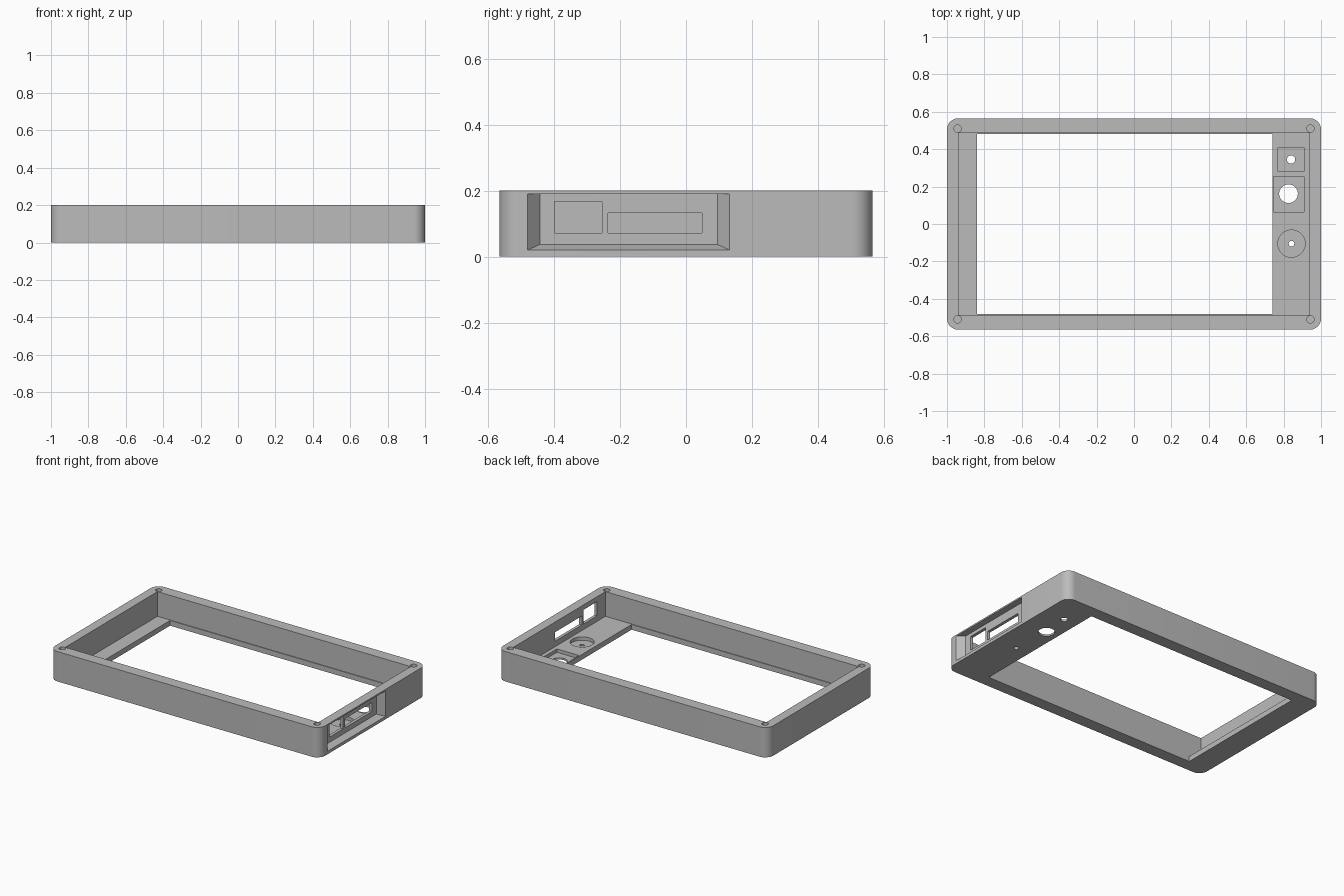
import bpy, bmesh, math

default = bpy.data.objects.get("Cube")
if default:
    bpy.data.objects.remove(default, do_unlink=True)

HEIGHT, FLOOR, POCKET = 0.2, 0.035, 0.012

grey = bpy.data.materials.new("plain grey")
grey.use_nodes = True
colour = (0.5, 0.5, 0.5, 1)
grey.diffuse_color = colour
grey.node_tree.nodes["Principled BSDF"].inputs["Base Color"].default_value = colour


def loft(name, rings):
    """Solid skinned between matching closed rings of points."""
    bm = bmesh.new()
    loops = [[bm.verts.new(p) for p in ring] for ring in rings]
    n = len(loops[0])
    for a, b in zip(loops, loops[1:]):
        for i in range(n):
            j = (i + 1) % n
            bm.faces.new((a[i], a[j], b[j], b[i]))
    bm.faces.new(loops[0])
    bm.faces.new(loops[-1])
    bmesh.ops.recalc_face_normals(bm, faces=bm.faces)
    mesh = bpy.data.meshes.new(name)
    bm.to_mesh(mesh)
    bm.free()
    mesh.materials.append(grey)
    obj = bpy.data.objects.new(name, mesh)
    bpy.context.scene.collection.objects.link(obj)
    return obj


def prism(name, outline, z0, z1):
    return loft(name, [[(x, y, z) for x, y in outline] for z in (z0, z1)])


def rect(x0, x1, y0, y1):
    return [(x0, y0), (x1, y0), (x1, y1), (x0, y1)]


def circle(x, y, r, n=32):
    return [(x + r * math.cos(math.tau * i / n), y + r * math.sin(math.tau * i / n)) for i in range(n)]


def rounded(hx, hy, r, steps=10):
    pts = []
    for k, (sx, sy) in enumerate([(1, 1), (-1, 1), (-1, -1), (1, -1)]):
        for i in range(steps + 1):
            a = math.pi / 2 * (k + i / steps)
            pts.append((sx * (hx - r) + r * math.cos(a), sy * (hy - r) + r * math.sin(a)))
    return pts


def side_ring(x, y0, y1, z0, z1):
    return [(x, y0, z0), (x, y1, z0), (x, y1, z1), (x, y0, z1)]


# Outer shell with rounded corners
body = prism("case_frame", rounded(1, 0.565, 0.06), 0, HEIGHT)

# Open cavity and display window
cutters = [
    prism("cavity_cutter", rect(-0.937, 0.937, -0.487, 0.487), FLOOR, 0.3),
    prism("window_cutter", rect(-0.84, 0.74, -0.482, 0.482), -0.1, 0.1),
]

# Pockets in the floor, each with a through hole
pockets = [
    (rect(0.77, 0.91, 0.28, 0.41), circle(0.84, 0.345, 0.022)),
    (rect(0.747, 0.91, 0.065, 0.255), circle(0.826, 0.162, 0.05)),
    (circle(0.842, -0.105, 0.073, 48), circle(0.842, -0.105, 0.015)),
]
for pocket, hole in pockets:
    cutters.append(prism("pocket_cutter", pocket, POCKET, 0.1))
    cutters.append(prism("hole_cutter", hole, -0.1, 0.1))

# Blind screw holes in the four corners
for sx in (-1, 1):
    for sy in (-1, 1):
        cutters.append(prism("screw_cutter", circle(sx * 0.943, sy * 0.51, 0.02), 0.05, 0.3))

# Bevelled port recess in the right-hand wall, and its two slots
cutters.append(loft("recess_cutter", [
    side_ring(1.05, -0.48, 0.132, 0.02, 0.19),
    side_ring(1.0, -0.48, 0.132, 0.02, 0.19),
    side_ring(0.957, -0.443, 0.095, 0.037, 0.19)]))
for y0, y1, z1 in ((-0.398, -0.255, 0.167), (-0.237, 0.048, 0.132)):
    cutters.append(loft("slot_cutter", [side_ring(x, y0, y1, 0.072, z1) for x in (0.9, 1.02)]))

# Apply the cuts
for cutter in cutters:
    cutter.hide_render = True
    mod = body.modifiers.new(cutter.name, "BOOLEAN")
    mod.operation = "DIFFERENCE"
    mod.solver = "EXACT"
    mod.object = cutter
bpy.context.view_layer.update()
result = bpy.data.meshes.new_from_object(body.evaluated_get(bpy.context.evaluated_depsgraph_get()))
body.modifiers.clear()
body.data = result
for cutter in cutters:
    bpy.data.objects.remove(cutter, do_unlink=True)

# Smooth round corners and holes, keep edges crisp
bpy.ops.object.select_all(action="DESELECT")
body.select_set(True)
bpy.context.view_layer.objects.active = body
bpy.ops.object.shade_smooth_by_angle(angle=math.radians(30))
